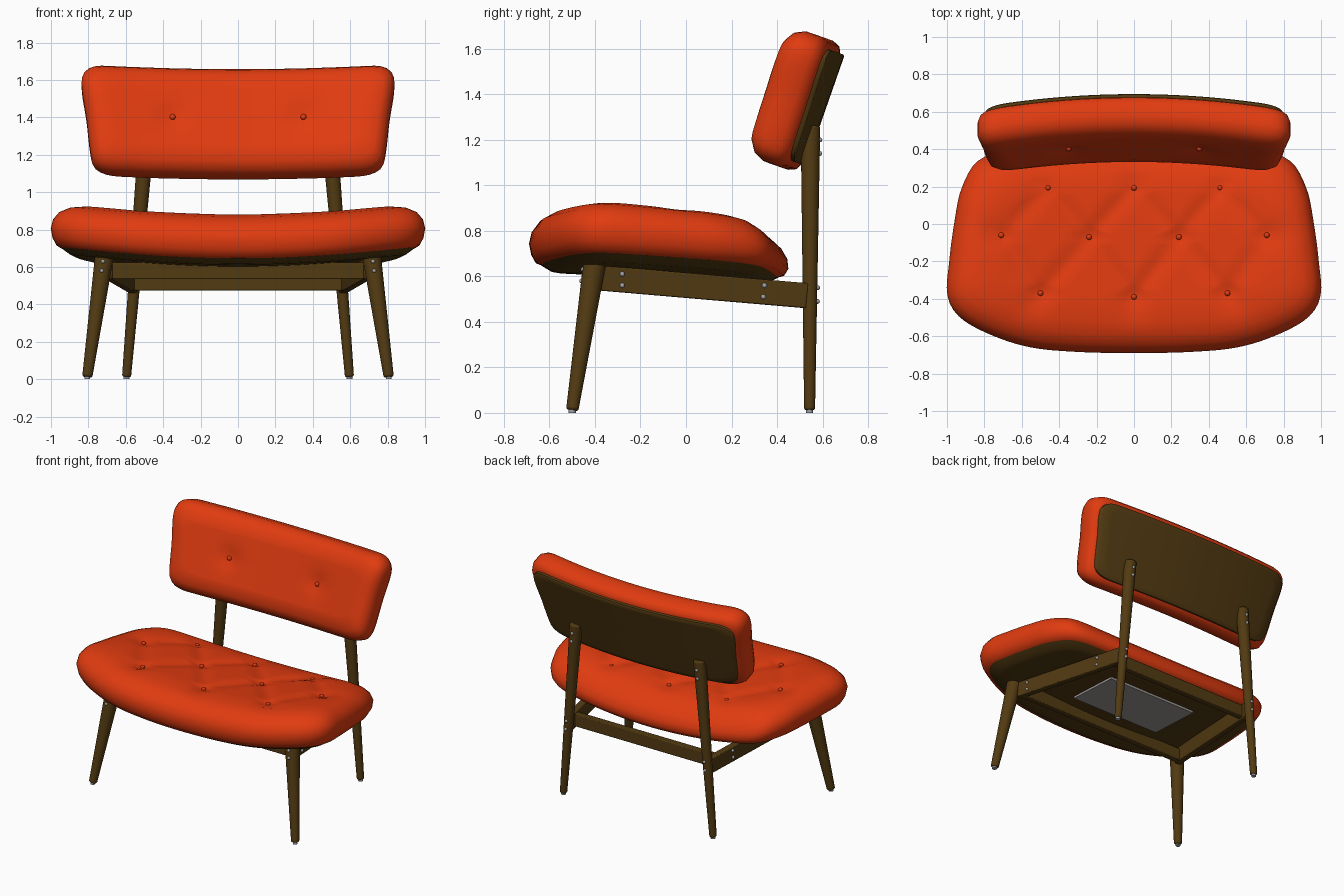
import bpy, bmesh, math
from mathutils import Vector

cube = bpy.data.objects.get("Cube")
if cube:
    bpy.data.objects.remove(cube, do_unlink=True)


def material(name, color, roughness):
    mat = bpy.data.materials.new(name)
    mat.use_nodes = True
    mat.diffuse_color = (*color, 1)
    shader = mat.node_tree.nodes["Principled BSDF"]
    shader.inputs["Base Color"].default_value = (*color, 1)
    shader.inputs["Roughness"].default_value = roughness
    return mat


FABRIC = material("orange red fabric", (0.75, 0.044, 0.005), 0.8)
WOOD = material("dark brown wood", (0.085, 0.043, 0.006), 0.6)
METAL = material("grey metal", (0.36, 0.36, 0.38), 0.5)
LINING = material("grey lining", (0.34, 0.32, 0.31), 0.9)


def finish(name, bm, mat, angle=40):
    bmesh.ops.recalc_face_normals(bm, faces=bm.faces)
    mesh = bpy.data.meshes.new(name)
    bm.to_mesh(mesh)
    bm.free()
    mesh.materials.append(mat)
    mesh.shade_smooth()
    mesh.set_sharp_from_angle(angle=math.radians(angle))
    obj = bpy.data.objects.new(name, mesh)
    bpy.context.collection.objects.link(obj)
    return obj


def bevel(obj, width, segments=2):
    mod = obj.modifiers.new("rounded edges", "BEVEL")
    mod.width, mod.segments = width, segments


def closed_curve(half, count=128):
    """Mirror a half outline, smooth it and space points evenly."""
    pts = [Vector(p) for p in half]
    pts += [Vector((-p.x, p.y)) for p in reversed(pts[1:-1])]
    n, dense = len(pts), []
    for i in range(n):
        a, b, c, d = (pts[(i + k) % n] for k in (-1, 0, 1, 2))
        for s in range(24):
            t = s / 24
            dense.append(b + (c - a) * t / 2 + (2 * a - 5 * b + 4 * c - d) * t * t / 2
                         + (3 * b - a - 3 * c + d) * t ** 3 / 2)
    dense.append(dense[0])
    total = sum((q - p).length for p, q in zip(dense, dense[1:]))
    out, run = [], 0
    for p, q in zip(dense, dense[1:]):
        step = (q - p).length
        while len(out) < count and len(out) * total / count <= run + step:
            out.append(p.lerp(q, (len(out) * total / count - run) / step))
        run += step
    return out


def shell(name, outline, profile, place, mat, fill=22):
    """Rings of (inset, height) swept round an outline and closed at both ends."""
    xs, ys = [p.x for p in outline], [p.y for p in outline]
    cy, hx, hy = (max(ys) + min(ys)) / 2, max(xs), (max(ys) - min(ys)) / 2
    levels = [(i / fill, *profile[0]) for i in range(1, fill)]
    levels += [(1, *p) for p in profile]
    levels += [(i / fill, *profile[-1]) for i in range(fill - 1, 0, -1)]
    bm = bmesh.new()
    rings = []
    for s, inset, h in levels:
        rings.append([bm.verts.new(place(p.x * s * (1 - inset / hx),
                                         cy + (p.y - cy) * s * (1 - inset / hy), h))
                      for p in outline])
    n = len(outline)
    for a, b in zip(rings, rings[1:]):
        for i in range(n):
            bm.faces.new((a[i], a[(i + 1) % n], b[(i + 1) % n], b[i]))
    for ring, h in ((rings[0], profile[0][1]), (rings[-1], profile[-1][1])):
        hub = bm.verts.new(place(0, cy, h))
        for i in range(n):
            bm.faces.new((ring[i], ring[(i + 1) % n], hub))
    return finish(name, bm, mat, 50)


def rod(name, p, q, r1, r2, mat, soft=0.0):
    p, q = Vector(p), Vector(q)
    bm = bmesh.new()
    bmesh.ops.create_cone(bm, cap_ends=True, segments=24, radius1=r1, radius2=r2,
                          depth=(q - p).length)
    turn = (q - p).to_track_quat("Z", "Y").to_matrix()
    for v in bm.verts:
        v.co = turn @ v.co + (p + q) / 2
    obj = finish(name, bm, mat)
    if soft:
        bevel(obj, soft, 3)


def beam(name, p, q, width, height, mat, soft=0.006):
    p, q = Vector(p), Vector(q)
    along = (q - p).normalized()
    side = along.cross(Vector((0, 0, 1))).normalized()
    up = side.cross(along)
    bm = bmesh.new()
    bmesh.ops.create_cube(bm, size=1)
    for v in bm.verts:
        v.co = ((p + q) / 2 + along * v.co.x * (q - p).length
                + side * v.co.y * width + up * v.co.z * height)
    bevel(finish(name, bm, mat), soft)


def stud(name, center, radius, mat):
    bm = bmesh.new()
    bmesh.ops.create_uvsphere(bm, u_segments=12, v_segments=8, radius=radius)
    bmesh.ops.translate(bm, verts=bm.verts, vec=center)
    finish(name, bm, mat, 80)


# Tufting pattern of the seat
right_tufts = [(0.46, 0.21), (0.71, -0.06), (0.24, -0.07), (0.5, -0.37)]
tufts = [Vector((s * x, y)) for x, y in right_tufts for s in (1, -1)]
tufts += [Vector((0, 0.21)), Vector((0, -0.39))]
creases = [(a, b) for i, a in enumerate(tufts) for b in tufts[:i]
           if (a - b).length < 0.45 and abs(a.y - b.y) > 0.1]


def tuft_depth(x, y):
    p = Vector((x, y))
    depth = max(0.028 * math.exp(-((p - t).length / 0.07) ** 2) for t in tufts)
    for a, b in creases:
        t = max(0, min(1, (p - a).dot(b - a) / (b - a).length_squared))
        depth = max(depth, 0.014 * math.exp(-((p - a.lerp(b, t)).length / 0.05) ** 2))
    return depth


def seat_place(x, y, h):
    z = 0.61 - 0.05 * y + 0.08 * x * x
    if h > 0:
        back = max(0, min(1, y / 0.4))
        top = min(1, h / 0.25) ** 6
        z += h * (1 - 0.12 * max(0, y + 0.4)) - top * tuft_depth(x, y)
        y -= 0.3 * max(0, h - 0.05) * back * back
    else:
        z += h
    return Vector((x, y, z))


# Seat cushion, its board and buttons
seat_outline = closed_curve([(0, -0.69), (0.3, -0.684), (0.55, -0.66), (0.76, -0.595),
                             (0.93, -0.5), (0.998, -0.38), (0.988, -0.2), (0.962, 0),
                             (0.92, 0.2), (0.82, 0.36), (0.6, 0.42), (0.3, 0.45), (0, 0.46)])
shell("seat_cushion", seat_outline,
      [(0.07, 0), (0.03, 0.015), (0.01, 0.05), (0, 0.1), (0.012, 0.15), (0.045, 0.195),
       (0.1, 0.228), (0.17, 0.245), (0.26, 0.25)], seat_place, FABRIC)
shell("seat_board", seat_outline, [(0.14, -0.025), (0.1, -0.02), (0.055, 0.005), (0.08, 0.01)],
      seat_place, WOOD, 8)
beam("seat_lining", (0, -0.2, 0.588), (0, 0.19, 0.569), 0.72, 0.018, LINING, 0.002)
for t in tufts:
    stud("seat_button", seat_place(t.x, t.y, 0.25) + Vector((0, 0, 0.003)), 0.015, FABRIC)

# Backrest frame: up along the board, and forward out of it
BACK = Vector((0, 0.595, 1.335))
UP = Vector((0, 0.33, 0.944))
FORWARD = Vector((0, -0.944, 0.33))


def back_place(x, v, h):
    if h > 0.15:
        for s in (1, -1):
            h -= 0.018 * math.exp(-(math.hypot(x - s * 0.35, v) / 0.08) ** 2)
    return BACK + UP * v + FORWARD * (h + 0.11 * x * x) + Vector((x, 0, 0))


# Backrest cushion, board and buttons
back_outline = closed_curve([(0, -0.3), (0.3, -0.3), (0.55, -0.3), (0.69, -0.295),
                             (0.765, -0.26), (0.79, -0.18), (0.81, 0), (0.835, 0.17),
                             (0.825, 0.25), (0.76, 0.295), (0.6, 0.3), (0.3, 0.3), (0, 0.3)])
shell("backrest_cushion", back_outline,
      [(0.05, 0), (0.015, 0.015), (0, 0.05), (0, 0.12), (0.02, 0.165), (0.06, 0.195),
       (0.13, 0.207)], back_place, FABRIC)
shell("backrest_board", back_outline, [(0.05, -0.018), (0.042, -0.012), (0.042, 0.02)],
      back_place, WOOD, 10)
for s in (1, -1):
    stud("backrest_button", back_place(s * 0.35, 0, 0.207), 0.016, FABRIC)

# Legs, side rails, glides and screws on both sides
for s, side in ((1, "left"), (-1, "right")):
    legs = {"front": ((s * 0.806, -0.5, 0.012), (s * 0.715, -0.402, 0.655), 0.027, 0.05),
            "back": ((s * 0.596, 0.543, 0.012), (s * 0.492, 0.547, 1.26), 0.024, 0.043)}
    for place, (foot, top, r1, r2) in legs.items():
        rod(f"{place}_leg_{side}", foot, top, r1, r2, WOOD, 0.01)
        rod(f"{place}_glide_{side}", (foot[0], foot[1], 0), (foot[0], foot[1], 0.02),
            0.016, 0.016, METAL)
    beam(f"side_rail_{side}", (s * 0.695, -0.37, 0.592), (s * 0.562, 0.53, 0.515),
         0.045, 0.11, WOOD)
    for x, y, z in ((0.722, -0.452, 0.63), (0.728, -0.458, 0.58),
                    (0.706, -0.28, 0.61), (0.706, -0.28, 0.56),
                    (0.614, 0.345, 0.56), (0.614, 0.34, 0.51),
                    (0.55, 0.578, 0.55), (0.555, 0.577, 0.49),
                    (0.497, 0.588, 1.2), (0.502, 0.587, 1.14)):
        stud(f"screw_{side}", (s * x, y, z), 0.011, METAL)

# Cross beams under the seat
beam("front_beam", (-0.68, -0.34, 0.58), (0.68, -0.34, 0.58), 0.045, 0.09, WOOD)
beam("rear_beam", (-0.565, 0.46, 0.52), (0.565, 0.46, 0.52), 0.045, 0.09, WOOD)
